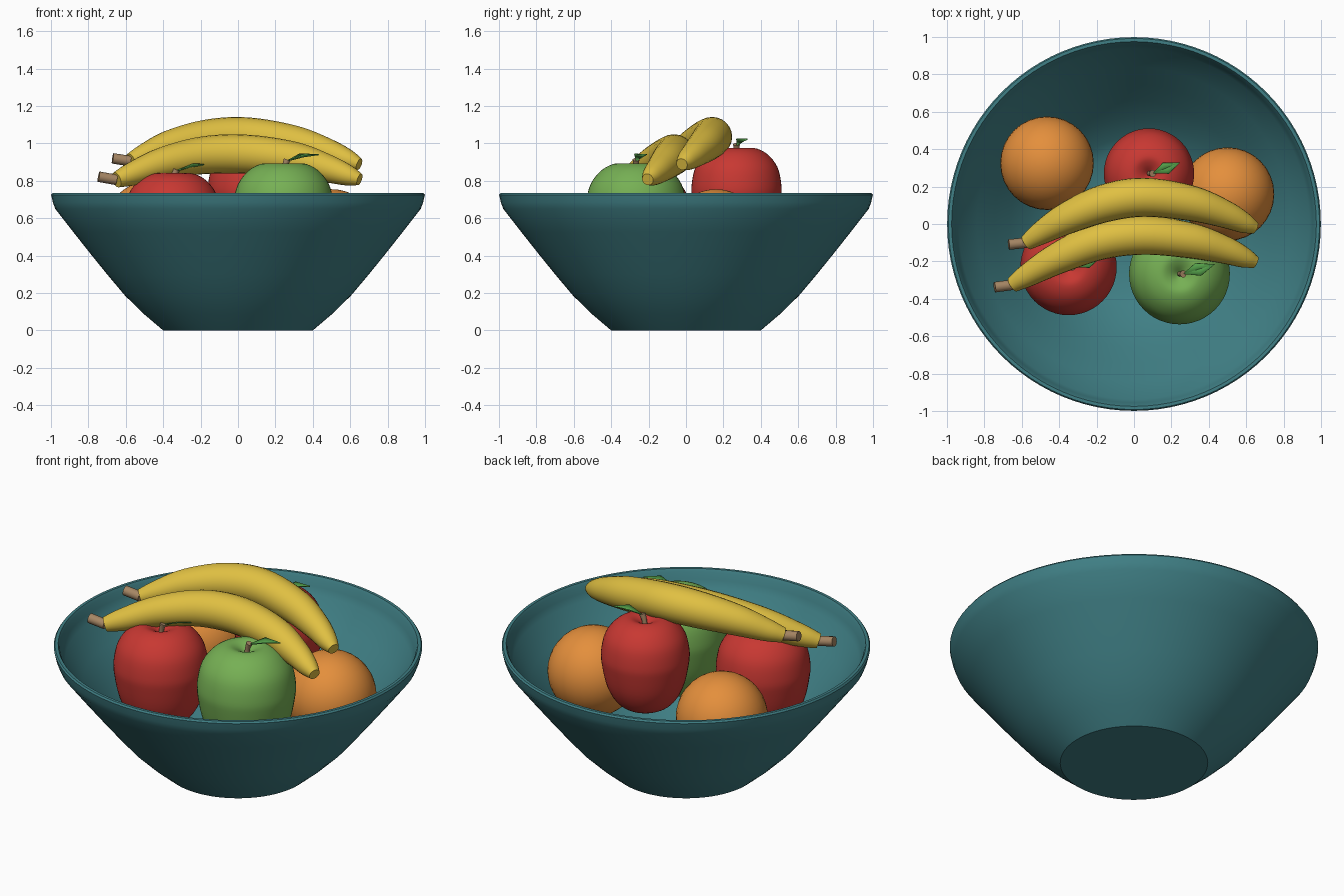
import bpy, bmesh, math
from mathutils import Vector

if "Cube" in bpy.data.objects:
    bpy.data.objects.remove(bpy.data.objects["Cube"])


def material(name, r, g, b):
    lin = [((c / 255 + 0.055) / 1.055) ** 2.4 for c in (r, g, b)]
    m = bpy.data.materials.new(name)
    m.diffuse_color = (*lin, 1)
    m.use_nodes = True
    m.node_tree.nodes["Principled BSDF"].inputs["Base Color"].default_value = m.diffuse_color
    return m


TEAL = material("teal", 64, 128, 134)
ORANGE = material("orange", 228, 143, 60)
RED = material("red", 200, 56, 50)
GREEN = material("apple_green", 118, 176, 84)
LEAF = material("leaf_green", 84, 160, 74)
YELLOW = material("yellow", 224, 192, 66)
BROWN = material("brown", 166, 134, 100)


def finish(bm, name, mat, angle=40):
    bmesh.ops.remove_doubles(bm, verts=bm.verts, dist=1e-5)
    bmesh.ops.recalc_face_normals(bm, faces=bm.faces)
    me = bpy.data.meshes.new(name)
    bm.to_mesh(me)
    bm.free()
    ob = bpy.data.objects.new(name, me)
    bpy.context.collection.objects.link(ob)
    me.materials.append(mat)
    smooth(ob, angle)
    return ob


def smooth(ob, angle):
    bpy.ops.object.select_all(action='DESELECT')
    ob.select_set(True)
    bpy.context.view_layer.objects.active = ob
    bpy.ops.object.shade_smooth_by_angle(angle=math.radians(angle))


def spline(pts, n=4):
    """Catmull-Rom points through pts."""
    p = [Vector(q) for q in pts]
    p = [2 * p[0] - p[1]] + p + [2 * p[-1] - p[-2]]
    out = []
    for i in range(1, len(p) - 2):
        a, b, c, d = p[i - 1:i + 3]
        for k in range(n):
            t = k / n
            out.append(0.5 * (2 * b + (c - a) * t + (2 * a - 5 * b + 4 * c - d) * t * t
                              + (3 * b - a - 3 * c + d) * t ** 3))
    return out + [p[-2]]


def lathe(name, profile, mat, loc=(0, 0, 0), scale=1, steps=48, angle=40):
    bm = bmesh.new()
    vs = [bm.verts.new((max(r, 0) * scale, 0, z * scale)) for r, z in profile]
    es = [bm.edges.new(e) for e in zip(vs, vs[1:])]
    bmesh.ops.spin(bm, geom=vs + es, cent=(0, 0, 0), axis=(0, 0, 1),
                   angle=math.tau, steps=steps, use_merge=True)
    ob = finish(bm, name, mat, angle)
    ob.location = loc
    return ob


def tube(name, pts, radii, mat, sides=24, n=5):
    """Round sweep with changing radius and flat ends."""
    path = spline([(*p, r) for p, r in zip(pts, radii)], n)
    bm = bmesh.new()
    rings = []
    for i, q in enumerate(path):
        c = q.to_3d()
        d = (path[min(i + 1, len(path) - 1)].to_3d() - path[max(i - 1, 0)].to_3d()).normalized()
        ref = Vector((0, 0, 1)) if abs(d.z) < 0.8 else Vector((0, 1, 0))
        u = d.cross(ref).normalized()
        v = u.cross(d)
        rings.append([bm.verts.new(c + q[3] * (u * math.cos(a) + v * math.sin(a)))
                      for a in (math.tau * k / sides for k in range(sides))])
    for a, b in zip(rings, rings[1:]):
        for k in range(sides):
            j = (k + 1) % sides
            bm.faces.new((a[k], a[j], b[j], b[k]))
    bm.faces.new(rings[0])
    bm.faces.new(rings[-1])
    return finish(bm, name, mat, 50)


# Bowl: thick wall with rounded rim
lathe("bowl", [(0, 0), (0.4, 0), (0.5, 0.085), (0.605, 0.187), (0.7, 0.3), (0.785, 0.405),
               (0.88, 0.525), (0.977, 0.65), (0.99, 0.685), (0.999, 0.725), (0.992, 0.735),
               (0.975, 0.735), (0.966, 0.72), (0.955, 0.68), (0.938, 0.64), (0.84, 0.52),
               (0.745, 0.4), (0.66, 0.295), (0.565, 0.19), (0.46, 0.105), (0.38, 0.06),
               (0.2, 0.05), (0, 0.05)], TEAL, steps=96)

# Oranges
for i, loc in enumerate([(-0.465, 0.325, 0.55), (0.5, 0.16, 0.505)]):
    bm = bmesh.new()
    bmesh.ops.create_uvsphere(bm, u_segments=32, v_segments=20, radius=0.25)
    finish(bm, f"orange_{i + 1}", ORANGE).location = loc

# Apples: dimpled body, stem and folded leaf
BODY = spline([(0, -0.9), (0.18, -1.0), (0.42, -1.06), (0.68, -0.88), (0.88, -0.5), (0.985, 0),
               (1, 0.3), (0.91, 0.7), (0.68, 0.99), (0.4, 1.12), (0.2, 1.07), (0, 0.92)])
for name, x, y, top, r, mat, turn in [("red_apple_back", 0.08, 0.27, 0.975, 0.24, RED, 22),
                                      ("red_apple_front", -0.35, -0.23, 0.84, 0.256, RED, 20),
                                      ("green_apple", 0.243, -0.267, 0.893, 0.268, GREEN, 17)]:
    z = top - 1.12 * r
    lathe(name, BODY, mat, (x, y, z), r)
    tip = Vector((x + 0.02, y, top + 0.02))
    tube(name + "_stem", [(x, y, z + 0.88 * r), (x + 0.007, y, top - 0.015), tip],
         [0.014, 0.014, 0.019], BROWN, sides=10, n=2)
    bm = bmesh.new()
    L, w = 0.66 * r, 0.14 * r
    base, left, right, mid, end = [bm.verts.new(c) for c in (
        (0, 0, -0.01), (0.45 * L, w, 0.027), (0.5 * L, -w, 0.027), (0.5 * L, 0, 0.012), (L, 0, 0.024))]
    for f in ((base, mid, left), (left, mid, end), (base, right, mid), (mid, right, end)):
        bm.faces.new(f)
    leaf = finish(bm, name + "_leaf", LEAF, 20)
    leaf.location = tip
    leaf.rotation_euler.z = math.radians(turn)
    leaf.modifiers.new("thickness", 'SOLIDIFY').thickness = 0.006

# Bananas: arched body with a stub of stem
RADII = [0.042, 0.062, 0.085, 0.101, 0.104, 0.095, 0.075, 0.055, 0.032]
BANANAS = {
    "banana_front": ([(-0.65, -0.325, 0.805), (-0.57, -0.275, 0.835), (-0.4, -0.18, 0.895),
                      (-0.18, -0.09, 0.937), (0.05, -0.06, 0.942), (0.3, -0.088, 0.913),
                      (0.48, -0.137, 0.865), (0.59, -0.18, 0.828), (0.65, -0.205, 0.807)],
                     (-0.745, -0.338, 0.822)),
    "banana_back": ([(-0.575, -0.1, 0.905), (-0.5, -0.05, 0.935), (-0.36, 0.03, 0.987),
                     (-0.16, 0.11, 1.027), (0.05, 0.143, 1.035), (0.3, 0.112, 1.0),
                     (0.48, 0.055, 0.95), (0.59, 0.005, 0.91), (0.648, -0.022, 0.888)],
                    (-0.67, -0.11, 0.92)),
}
for name, (pts, stub) in BANANAS.items():
    tube(name, pts, RADII, YELLOW)
    tube(name + "_stem", [pts[0], stub], [0.028, 0.028], BROWN, sides=12, n=1)
